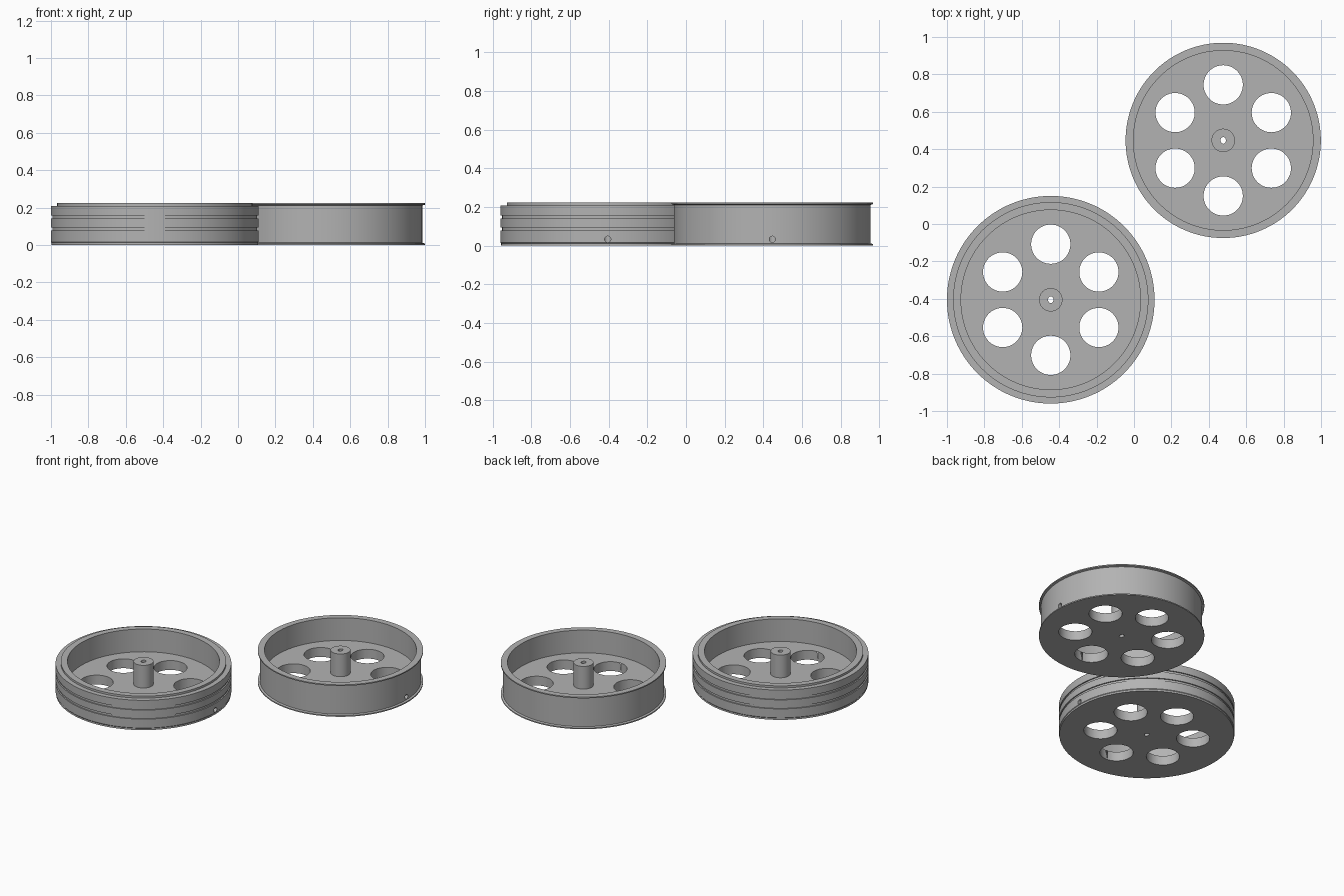
import bpy, bmesh, math

if "Cube" in bpy.data.objects:
    bpy.data.objects.remove(bpy.data.objects["Cube"])

SEG = 128
FLOOR, TOP, WALL_R = 0.065, 0.223, 0.48

grey = bpy.data.materials.new("light grey")
grey.diffuse_color = (0.45, 0.45, 0.45, 1)
grey.use_nodes = True
grey.node_tree.nodes["Principled BSDF"].inputs["Base Color"].default_value = grey.diffuse_color


def lathe(name, profile, center):
    """Revolve an (r, z) profile that starts and ends on the axis."""
    bm = bmesh.new()
    rings = []
    for r, z in profile:
        if r == 0:
            rings.append([bm.verts.new((0, 0, z))] * SEG)
        else:
            rings.append([bm.verts.new((r * math.cos(2 * math.pi * i / SEG),
                                        r * math.sin(2 * math.pi * i / SEG), z))
                          for i in range(SEG)])
    for a, b in zip(rings, rings[1:]):
        for i in range(SEG):
            j = (i + 1) % SEG
            quad = [a[i], a[j], b[j], b[i]]
            bm.faces.new(list(dict.fromkeys(quad)))
    bmesh.ops.recalc_face_normals(bm, faces=bm.faces)
    mesh = bpy.data.meshes.new(name)
    bm.to_mesh(mesh)
    bm.free()
    ob = bpy.data.objects.new(name, mesh)
    ob.location = (*center, 0)
    bpy.context.collection.objects.link(ob)
    mesh.materials.append(grey)
    return ob


def cut(ob, radius, depth, loc, rot=(0, 0, 0), verts=48, squash=1):
    """Drill a round hole at a place given relative to the wheel centre."""
    x, y, _ = ob.location
    bpy.ops.mesh.primitive_cylinder_add(vertices=verts, radius=radius, depth=depth,
                                        location=(x + loc[0], y + loc[1], loc[2]), rotation=rot)
    tool = bpy.context.object
    tool.scale.x = squash
    mod = ob.modifiers.new("hole", 'BOOLEAN')
    mod.operation, mod.solver, mod.object = 'DIFFERENCE', 'EXACT', tool
    bpy.context.view_layer.objects.active = ob
    bpy.ops.object.modifier_apply(modifier=mod.name)
    bpy.data.objects.remove(tool)


def wheel(name, outside, center):
    # dished inside: rim wall, floor and central hub
    inside = [(WALL_R, TOP), (WALL_R, FLOOR), (0.0625, FLOOR), (0.0625, TOP), (0, TOP)]
    ob = lathe(name, [(0, 0)] + outside + inside, center)
    # six lightening holes
    for k in range(6):
        a = math.radians(30 + 60 * k)
        cut(ob, 0.105, 0.4, (0.297 * math.cos(a), 0.297 * math.sin(a), 0))
    # axle bore and radial set screw hole
    cut(ob, 0.018, 0.8, (0, 0, 0.1), verts=24, squash=0.8)
    cut(ob, 0.016, 0.6, (0.3, 0, 0.033), rot=(0, math.pi / 2, 0), verts=24)
    bpy.ops.object.select_all(action='DESELECT')
    ob.select_set(True)
    bpy.context.view_layer.objects.active = ob
    bpy.ops.object.shade_smooth_by_angle(angle=math.radians(30))


# wide wheel: bottom lip, three raised bands with grooves, stepped top
R, G = 0.555, 0.547
grooved = [(0.552, 0), (0.552, 0.012), (R, 0.016)]
for z in (0.078, 0.141):
    grooved += [(R, z), (G, z), (G, z + 0.016), (R, z + 0.016)]
grooved += [(R, 0.209), (0.522, 0.209), (0.522, TOP)]
wheel("grooved_wheel", grooved, (-0.445, -0.405))

# narrow wheel: plain drum with a thin flange at each end
F, D = 0.522, 0.509
flanged = [(F, 0), (F, 0.008), (D, 0.012), (D, TOP - 0.012), (F, TOP - 0.008), (F, TOP)]
wheel("flanged_wheel", flanged, (0.477, 0.447))
